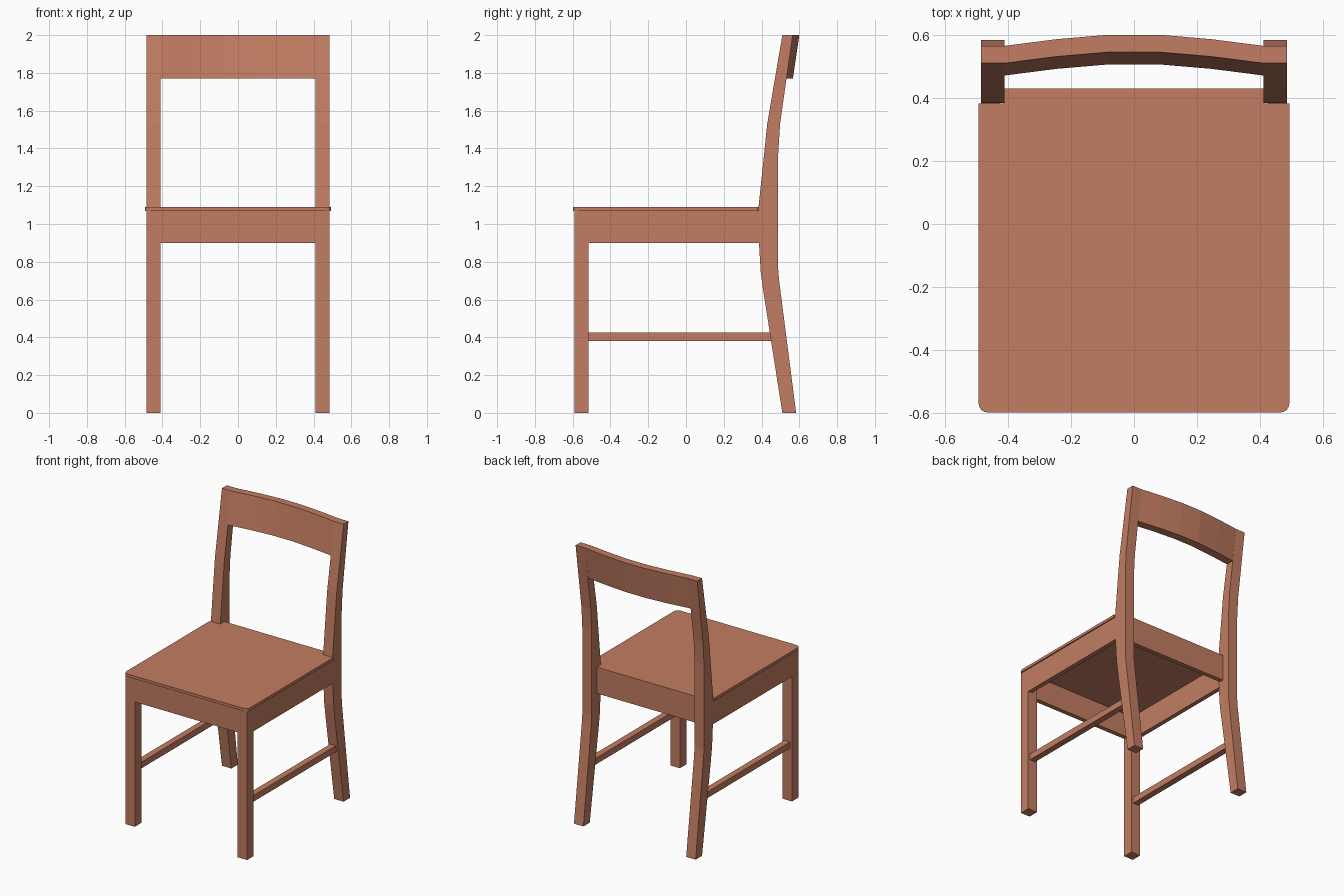
import bpy, math

if "Cube" in bpy.data.objects:
    bpy.data.objects.remove(bpy.data.objects["Cube"])

wood = bpy.data.materials.new("warm brown wood")
wood.diffuse_color = (0.54, 0.205, 0.122, 1)
wood.use_nodes = True
wood.node_tree.nodes["Principled BSDF"].inputs["Base Color"].default_value = wood.diffuse_color


def make(name, verts, faces):
    mesh = bpy.data.meshes.new(name)
    mesh.from_pydata(verts, [], faces)
    mesh.materials.append(wood)
    ob = bpy.data.objects.new(name, mesh)
    bpy.context.collection.objects.link(ob)
    # consistent outward normals
    import bmesh
    bm = bmesh.new()
    bm.from_mesh(mesh)
    bmesh.ops.recalc_face_normals(bm, faces=bm.faces)
    bm.to_mesh(mesh)
    bm.free()
    return ob


def prism(name, ring_a, ring_b):
    """Solid between two matching outlines."""
    n = len(ring_a)
    faces = [tuple(range(n)), tuple(range(2 * n - 1, n - 1, -1))]
    faces += [(i, (i + 1) % n, n + (i + 1) % n, n + i) for i in range(n)]
    return make(name, ring_a + ring_b, faces)


def box(name, x0, x1, y0, y1, z0, z1):
    outline = [(x0, y0), (x1, y0), (x1, y1), (x0, y1)]
    return prism(name, [(x, y, z0) for x, y in outline], [(x, y, z1) for x, y in outline])


IN, OUT = 0.41, 0.485          # inner and outer leg faces
APRON_Z = (0.90, 1.07)

# Back leg side profile (y, z): up the front edge, down the back edge
leg_profile = [(0.51, 0), (0.407, 0.66), (0.396, 0.74), (0.385, 0.92), (0.383, 1.08),
               (0.43, 1.53), (0.51, 2.0),
               (0.565, 2.0), (0.498, 1.53), (0.488, 1.37), (0.488, 0.76), (0.493, 0.70), (0.583, 0)]

for side, s in (("right", 1), ("left", -1)):
    a, b = sorted((s * IN, s * OUT))
    prism("back_leg_" + side, [(a, y, z) for y, z in leg_profile],
          [(b, y, z) for y, z in leg_profile])
    box("front_leg_" + side, a, b, -0.59, -0.515, 0, 1.07)
    # side apron flush with the outer leg faces
    a, b = sorted((s * 0.453, s * OUT))
    box("side_apron_" + side, a, b, -0.515, 0.39, *APRON_Z)
    # low stretcher, back end cut to the slope of the back leg
    a, b = sorted((s * 0.425, s * 0.47))
    outline = [(-0.515, 0.38), (0.455, 0.38), (0.448, 0.425), (-0.515, 0.425)]
    prism("stretcher_" + side, [(a, y, z) for y, z in outline], [(b, y, z) for y, z in outline])

# Front and back aprons
box("front_apron", -IN, IN, -0.59, -0.558, *APRON_Z)
box("back_apron", -IN, IN, 0.398, 0.43, *APRON_Z)

# Seat: rounded front corners, notched around the back legs
r, half = 0.03, 0.493
right = [(half - r + r * math.sin(t * math.pi / 8), -0.598 + r - r * math.cos(t * math.pi / 8))
         for t in range(5)]
right += [(half, 0.382), (IN, 0.382), (IN, 0.43)]
outline = right + [(-x, y) for x, y in reversed(right)]
prism("seat", [(x, y, 1.07) for x, y in outline], [(x, y, 1.09) for x, y in outline])

# Curved, leaning top rail between the back legs
plan = [(-0.41, 0), (-0.246, 0.021), (-0.082, 0.035), (0.082, 0.035), (0.246, 0.021), (0.41, 0)]


def rail_ring(front, back, z):
    return ([(x, front + d, z) for x, d in plan]
            + [(x, back + d, z) for x, d in reversed(plan)])


prism("top_rail", rail_ring(0.471, 0.531, 1.77), rail_ring(0.51, 0.565, 2.0))
